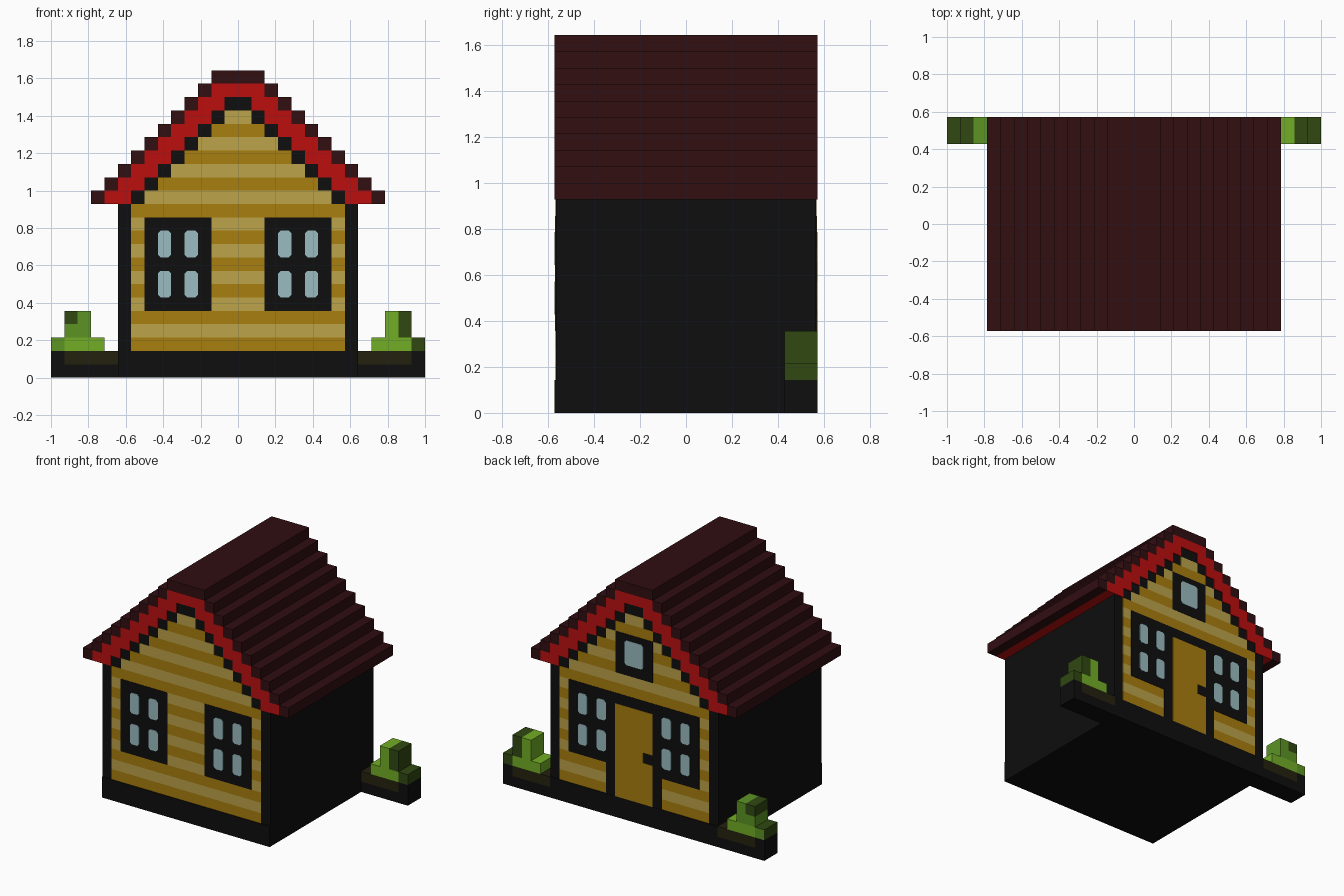
import bpy, bmesh

cube = bpy.data.objects.get("Cube")
if cube:
    bpy.data.objects.remove(cube, do_unlink=True)

U = 2 / 28           # one grid cell
DEPTH = 8            # half depth of the house in cells
FACE = DEPTH - 0.09  # wall plane, leaving room for thin plates


def linear(v):
    v /= 255
    return v / 12.92 if v <= 0.04045 else ((v + 0.055) / 1.055) ** 2.4


def material(name, r, g, b):
    col = (linear(r), linear(g), linear(b), 1)
    m = bpy.data.materials.new(name)
    m.use_nodes = True
    m.diffuse_color = col
    bsdf = m.node_tree.nodes["Principled BSDF"]
    bsdf.inputs["Base Color"].default_value = col
    bsdf.inputs["Roughness"].default_value = 0.9
    return m


BLACK = material("black timber", 14, 14, 14)
MAROON = material("dark red shingle", 49, 14, 17)
RED = material("red trim", 188, 15, 15)
AMBER = material("amber board", 169, 126, 15)
STRAW = material("straw board", 188, 163, 74)
GLASS = material("pale blue glass", 154, 188, 193)
LEAF = material("bright leaf", 114, 174, 38)
LEAF_MID = material("mid leaf", 92, 148, 36)
LEAF_DARK = material("dark leaf", 48, 72, 18)
SOIL = material("olive soil", 36, 34, 14)


def solid(name, profiles, y0, y1, mat):
    """Extrude x-z outlines (in cells) from y0 to y1."""
    bm = bmesh.new()
    for prof in profiles:
        base = bm.faces.new([bm.verts.new((x * U, y0 * U, z * U)) for x, z in prof])
        ext = bmesh.ops.extrude_face_region(bm, geom=[base], use_keep_orig=True)
        moved = [v for v in ext["geom"] if isinstance(v, bmesh.types.BMVert)]
        bmesh.ops.translate(bm, verts=moved, vec=(0, (y1 - y0) * U, 0))
    bmesh.ops.recalc_face_normals(bm, faces=bm.faces)
    mesh = bpy.data.meshes.new(name)
    bm.to_mesh(mesh)
    bm.free()
    mesh.materials.append(mat)
    ob = bpy.data.objects.new(name, mesh)
    bpy.context.collection.objects.link(ob)
    return ob


def rect(x0, x1, z0, z1):
    return [(x0, z0), (x1, z0), (x1, z1), (x0, z1)]


def pane(x0, x1, z0, z1, c=0.2):
    """Rectangle with clipped corners."""
    return [(x0 + c, z0), (x1 - c, z0), (x1, z0 + c), (x1, z1 - c),
            (x1 - c, z1), (x0 + c, z1), (x0, z1 - c), (x0, z0 + c)]


def mirrored(make, x0, x1, z0, z1):
    return [make(x0, x1, z0, z1), make(-x1, -x0, z0, z1)]


def stairs(offset, top):
    """Stepped gable line from the right eave over the ridge to the left eave."""
    right = []
    for r in range(13, top + 1):
        x = 24 - offset - r
        right += [(x, r), (x, r + 1)]
    return right + [(-x, z) for x, z in reversed(right)]


def plate(name, profiles, side, level, mat):
    """Thin layer on the front (-1) or back (+1) wall."""
    outer = FACE + 0.03 * level
    solid(name, profiles, side * (FACE - 0.02), side * outer, mat)


# House body with stepped gable
solid("house_body", [[(-9, 0), (9, 0), (9, 13)] + stairs(3, 20) + [(-9, 13)]],
      -FACE, FACE, BLACK)

# Roof layers: shingles outside, red trim beneath
solid("roof_shingles", [stairs(0, 22) + stairs(1, 21)[::-1]], -DEPTH, DEPTH, MAROON)
solid("roof_trim", [stairs(1, 21) + stairs(3, 20)[::-1]], -DEPTH, DEPTH, RED)

# Striped boards, window frames and panes on both walls
for side, label in ((-1, "front"), (1, "back")):
    for parity, mat, tone in ((0, AMBER, "amber"), (1, STRAW, "straw")):
        rows = [(r, 8 if r < 13 else 20 - r) for r in range(2, 20) if r % 2 == parity]
        plate(f"{label}_{tone}_boards", [rect(-w, w, r, r + 1) for r, w in rows],
              side, 1, mat)
    plate(f"{label}_window_frames", mirrored(rect, 2, 7, 5, 12), side, 2, BLACK)
    panes = []
    for x in (3, 5):
        for z in (6, 9):
            panes += mirrored(pane, x, x + 1, z, z + 2)
    plate(f"{label}_window_panes", panes, side, 3, GLASS)

# Back door and attic window
plate("door_frame", [rect(-3, 3, 2, 12)], 1, 2, BLACK)
plate("door", [[(-2, 2), (2, 2), (2, 11), (-2, 11),
                (-2, 7), (-1, 7), (-1, 6), (-2, 6)]], 1, 3, AMBER)
plate("attic_window_frame", [rect(-2, 2, 14, 18)], 1, 2, BLACK)
plate("attic_window_pane", [pane(-1, 1, 15, 17.4)], 1, 3, GLASS)

# Garden plinths reaching out on both sides at the back
Y0, Y1 = 6, 8
solid("garden_plinths", mirrored(rect, 9, 14, 0, 1) + mirrored(rect, 13, 14, 1, 2),
      Y0, Y1, BLACK)
solid("garden_soil", mirrored(rect, 9, 13, 1, 2), Y0, Y1, SOIL)
solid("back_sill", [rect(-9, 9, 0, 2)], FACE - 0.1, DEPTH, BLACK)
solid("front_sill", [rect(-9, 9, 0, 2)], -DEPTH, 0.1 - FACE, BLACK)

# Left bush (+x)
solid("left_bush_bright", [rect(10, 13, 2, 3), rect(11, 12, 3, 5)], Y0, Y1, LEAF)
solid("left_bush_dark", [rect(13, 14, 2, 3), rect(12, 13, 3, 5)], Y0, Y1, LEAF_DARK)

# Right bush (-x); the outer cell is dark on its top and end
solid("right_bush_bright", [rect(-13, -10, 2, 3)], Y0, Y1, LEAF)
solid("right_bush_mid", [[(-13, 3), (-11, 3), (-11, 5), (-12, 5), (-12, 4), (-13, 4)]],
      Y0, Y1, LEAF_MID)
solid("right_bush_dark", [rect(-13, -12, 4, 5)], Y0, Y1, LEAF_DARK)
outer = solid("right_bush_outer", [rect(-14, -13, 2, 3)], Y0, Y1, LEAF_MID)
outer.data.materials.append(LEAF_DARK)
for f in outer.data.polygons:
    f.material_index = int(f.normal.z > 0.5 or f.normal.x < -0.5)
